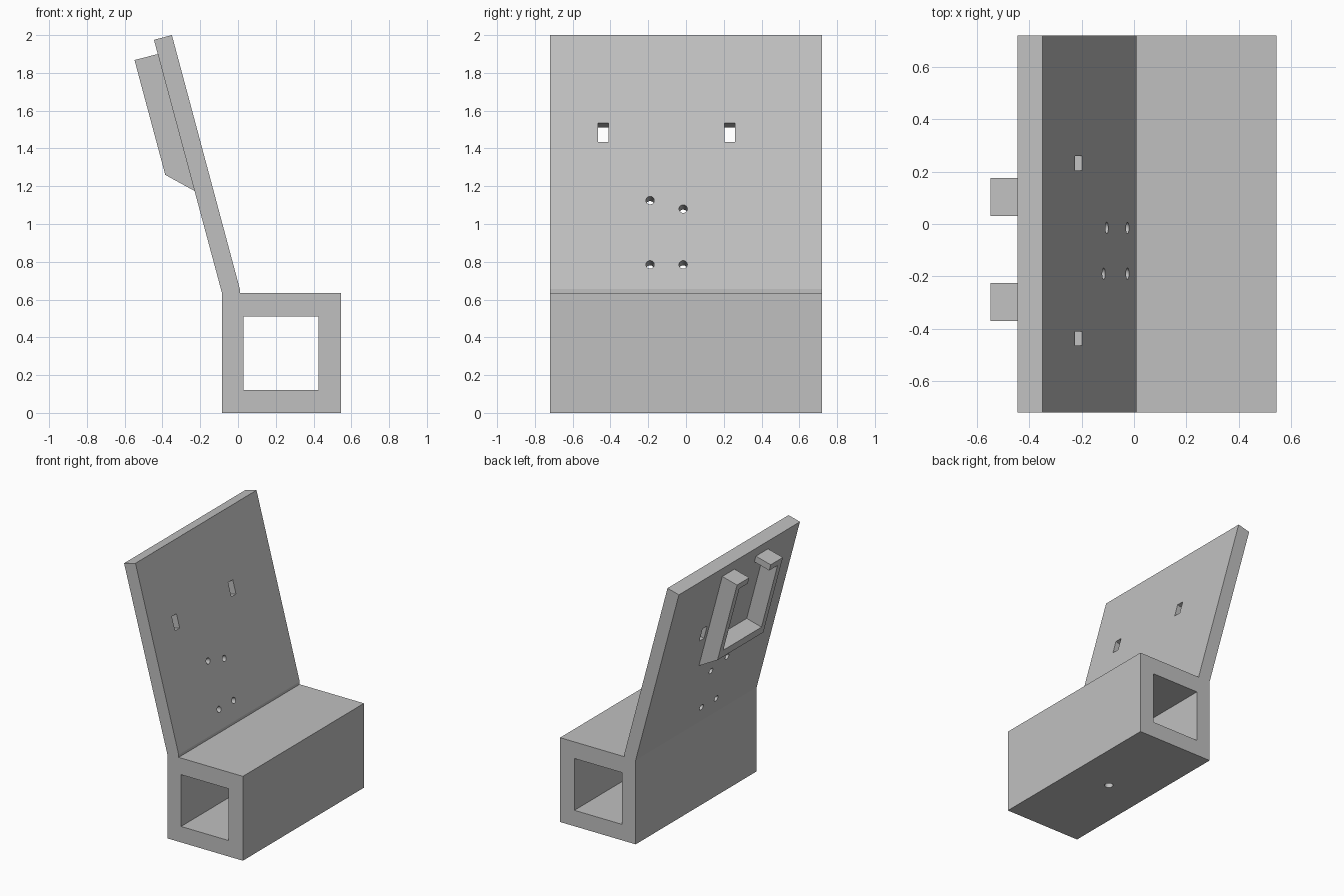
import bpy, bmesh, math
from mathutils import Vector

if "Cube" in bpy.data.objects:
    bpy.data.objects.remove(bpy.data.objects["Cube"])

grey = bpy.data.materials.new("light_grey")
grey.use_nodes = True
grey.diffuse_color = (0.53, 0.53, 0.53, 1)
grey.node_tree.nodes["Principled BSDF"].inputs["Base Color"].default_value = grey.diffuse_color

LEAN = math.radians(15)
OUT = Vector((math.cos(LEAN), 0, math.sin(LEAN)))    # normal of the leaning panel
UP = Vector((-math.sin(LEAN), 0, math.cos(LEAN)))    # up along the panel
HALF = 0.72


def finish(name, bm):
    bmesh.ops.recalc_face_normals(bm, faces=bm.faces)
    mesh = bpy.data.meshes.new(name)
    bm.to_mesh(mesh)
    bm.free()
    mesh.materials.append(grey)
    ob = bpy.data.objects.new(name, mesh)
    bpy.context.collection.objects.link(ob)
    return ob


def prism(name, profile, y0, y1):
    """Extrude an x-z profile from y0 to y1."""
    bm = bmesh.new()
    face = bm.faces.new([bm.verts.new((x, y0, z)) for x, z in profile])
    ext = bmesh.ops.extrude_face_region(bm, geom=[face])
    moved = [v for v in ext["geom"] if isinstance(v, bmesh.types.BMVert)]
    bmesh.ops.translate(bm, verts=moved, vec=(0, y1 - y0, 0))
    return finish(name, bm)


def pin(name, centre, axis, radius, length):
    """Round cutter along an axis."""
    bm = bmesh.new()
    bmesh.ops.create_cone(bm, cap_ends=True, segments=24, radius1=radius,
                          radius2=radius, depth=length)
    ob = finish(name, bm)
    ob.rotation_euler = axis.to_track_quat('Z', 'Y').to_euler()
    ob.location = centre
    return ob


def cut(target, cutters):
    """Subtract each cutter and remove it."""
    bpy.context.view_layer.objects.active = target
    for c in cutters:
        c.hide_render = True
        mod = target.modifiers.new("cut", 'BOOLEAN')
        mod.operation, mod.solver, mod.object = 'DIFFERENCE', 'EXACT', c
        bpy.ops.object.modifier_apply(modifier=mod.name)
        bpy.data.objects.remove(c)


def panel_front(z):
    """x on the front of the leaning panel at height z."""
    return 0.01 - (z - 0.655) * math.tan(LEAN)


# Box base and leaning panel in one profile
stand = prism("base_and_back_panel",
              [(-0.085, 0), (0.545, 0), (0.545, 0.635), (0.01, 0.635), (0.01, 0.655),
               (-0.35, 2.0), (-0.445, 1.975), (-0.085, 0.635)], -HALF, HALF)

# Square tunnel through the base, drain hole in its floor
cutters = [prism("tunnel_cutter", [(0.03, 0.12), (0.425, 0.12), (0.425, 0.51), (0.03, 0.51)],
                 -1, 1),
           pin("floor_hole_cutter", (0.23, 0, 0.05), Vector((0, 0, 1)), 0.03, 0.3)]

# Round screw holes
for y, z in [(-0.19, 1.125), (-0.015, 1.08), (-0.19, 0.785), (-0.015, 0.785)]:
    cutters.append(pin("screw_hole_cutter", (panel_front(z), y, z), OUT, 0.022, 0.4))

# Strap slots
for y in (-0.4375, 0.2325):
    mid = Vector((panel_front(1.485), 0, 1.485))
    corners = [mid + OUT * a * 0.2 + UP * b * 0.052
               for a, b in ((-1, -1), (1, -1), (1, 1), (-1, 1))]
    cutters.append(prism("slot_cutter", [(c.x, c.z) for c in corners], y - 0.0275, y + 0.0275))
cut(stand, cutters)

# U-shaped holder on the rear of the panel, with inward lips at the top
holder = prism("rear_holder", [(-0.424, 1.9), (-0.548, 1.868), (-0.385, 1.26), (-0.23, 1.175)],
               -0.37, 0.175)
floor = Vector((-0.278, 0, 1.354))


def pocket(height, y0, y1):
    corners = [floor + OUT * a + UP * b
               for a, b in ((0.1, 0), (-0.3, 0), (-0.3, height), (0.1, height))]
    return prism("pocket_cutter", [(c.x, c.z) for c in corners], y0, y1)


cut(holder, [pocket(0.518, -0.325, 0.13), pocket(0.8, -0.225, 0.03)])

# Flat faces with smooth hole walls
for ob in (stand, holder):
    bpy.ops.object.select_all(action='DESELECT')
    ob.select_set(True)
    bpy.context.view_layer.objects.active = ob
    bpy.ops.object.shade_smooth_by_angle(angle=math.radians(20))
    # The panel bends gently from the base, so keep its large faces flat
    for p in ob.data.polygons:
        if p.area > 0.01:
            p.use_smooth = False
